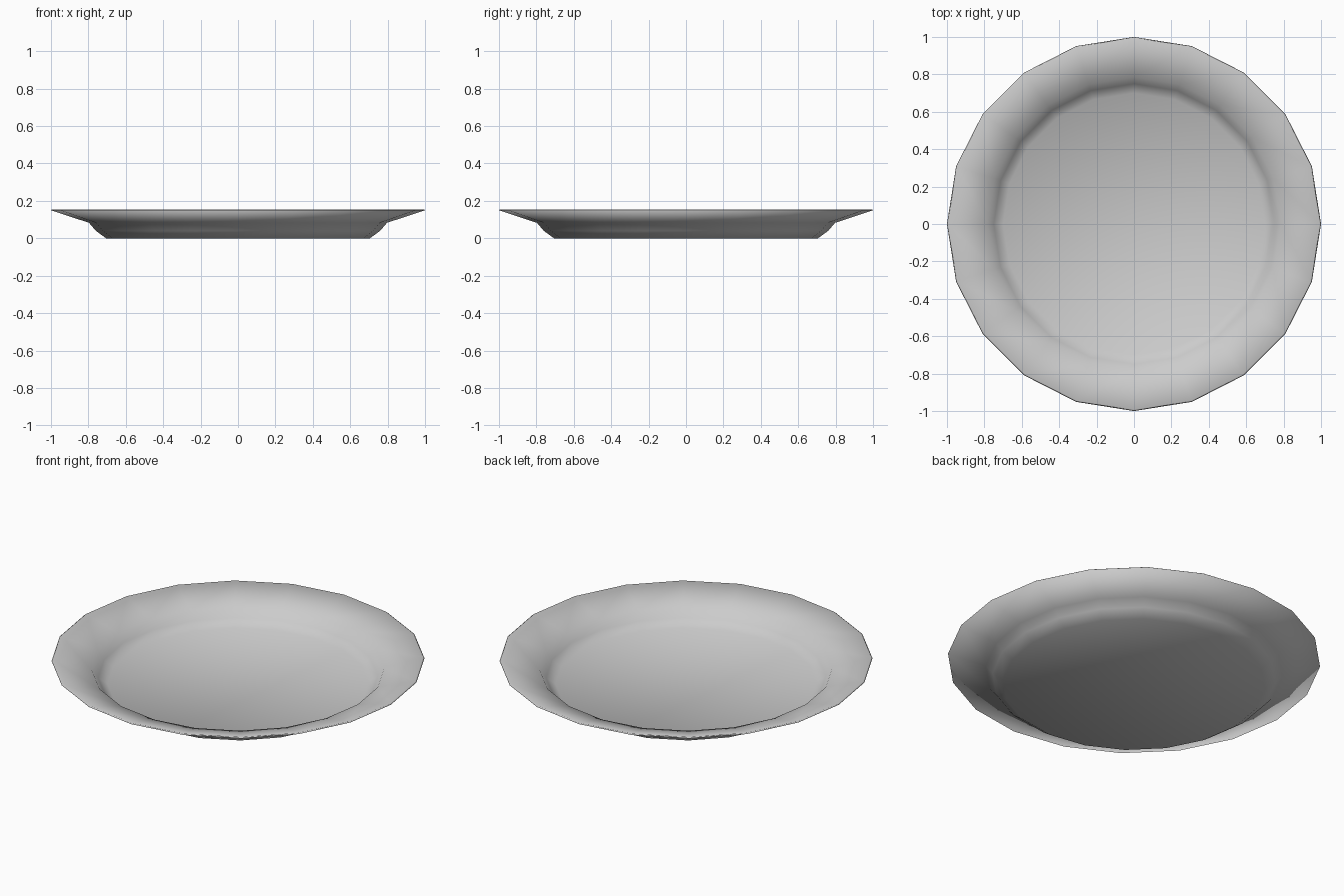
import bpy, bmesh, math

if "Cube" in bpy.data.objects:
    bpy.data.objects.remove(bpy.data.objects["Cube"])

SIDES = 20
# Cross-section (radius, height): underside from foot to rim, then inside down to the floor
PROFILE = [
    (0.705, 0.0), (0.76, 0.04), (0.797, 0.083), (1.0, 0.15),
    (0.993, 0.155), (0.785, 0.095), (0.75, 0.048), (0.70, 0.012),
]


def ring(bm, radius, z):
    step = 2 * math.pi / SIDES
    return [bm.verts.new((radius * math.cos(i * step), radius * math.sin(i * step), z))
            for i in range(SIDES)]


# Plate: lathe the closed cross-section around z
bm = bmesh.new()
rings = [ring(bm, r, z) for r, z in PROFILE]
for a, b in zip(rings, rings[1:]):
    for i in range(SIDES):
        j = (i + 1) % SIDES
        bm.faces.new((a[i], a[j], b[j], b[i]))

# Flat foot and flat eating surface
bm.faces.new(rings[0][::-1])
bm.faces.new(rings[-1])
bmesh.ops.recalc_face_normals(bm, faces=bm.faces)
for face in bm.faces:
    face.smooth = True

mesh = bpy.data.meshes.new("plate")
bm.to_mesh(mesh)
bm.free()
plate = bpy.data.objects.new("plate", mesh)
bpy.context.collection.objects.link(plate)
